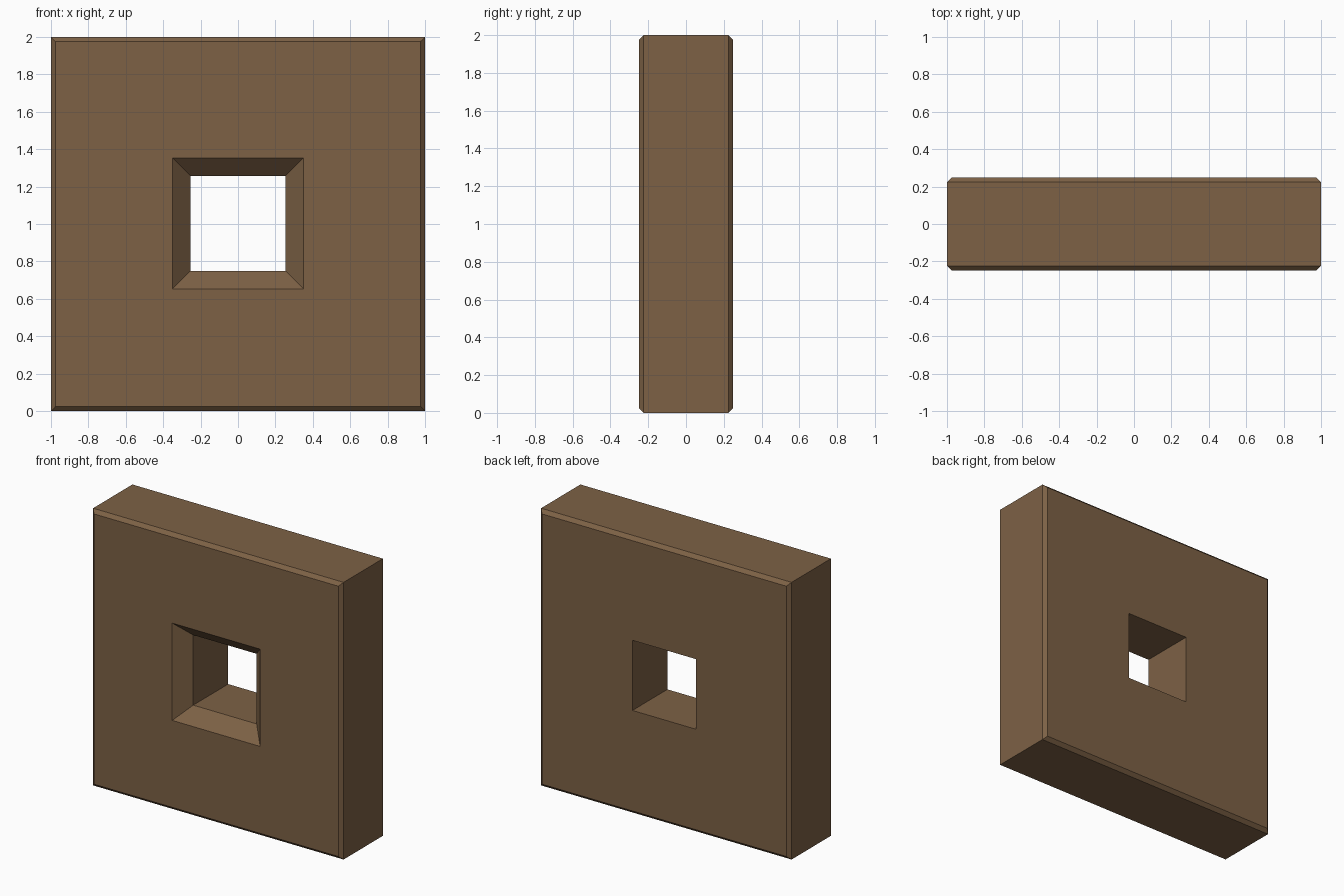
import bpy, bmesh

if "Cube" in bpy.data.objects:
    bpy.data.objects.remove(bpy.data.objects["Cube"])

HALF, DEPTH, CHAMFER = 1.0, 0.249, 0.025
HOLE, FLARE, FLARE_DEPTH = 0.253, 0.351, 0.1
HOLE_Z = 1.003

brown = bpy.data.materials.new("brown")
brown.diffuse_color = (0.205, 0.12, 0.06, 1.0)
brown.use_nodes = True
brown.node_tree.nodes["Principled BSDF"].inputs["Base Color"].default_value = brown.diffuse_color

# Square rings (half width, y, centre z), running round the outside and back through the hole
rings = [
    (HALF - CHAMFER, -DEPTH, 1.0),
    (HALF, -DEPTH + CHAMFER, 1.0),
    (HALF, DEPTH - CHAMFER, 1.0),
    (HALF - CHAMFER, DEPTH, 1.0),
    (HOLE, DEPTH, HOLE_Z),
    (HOLE, -DEPTH + FLARE_DEPTH, HOLE_Z),
    (FLARE, -DEPTH, HOLE_Z),
]
corners = [(-1, -1), (1, -1), (1, 1), (-1, 1)]

bm = bmesh.new()
loops = [[bm.verts.new((sx * h, y, cz + sz * h)) for sx, sz in corners]
         for h, y, cz in rings]

# Join each ring to the next, closing the last onto the first
for i, a in enumerate(loops):
    b = loops[(i + 1) % len(loops)]
    for k in range(4):
        n = (k + 1) % 4
        bm.faces.new((a[k], a[n], b[n], b[k]))
bmesh.ops.recalc_face_normals(bm, faces=bm.faces)

mesh = bpy.data.meshes.new("wall_block")
bm.to_mesh(mesh)
bm.free()
mesh.materials.append(brown)
bpy.context.collection.objects.link(bpy.data.objects.new("wall_block", mesh))
